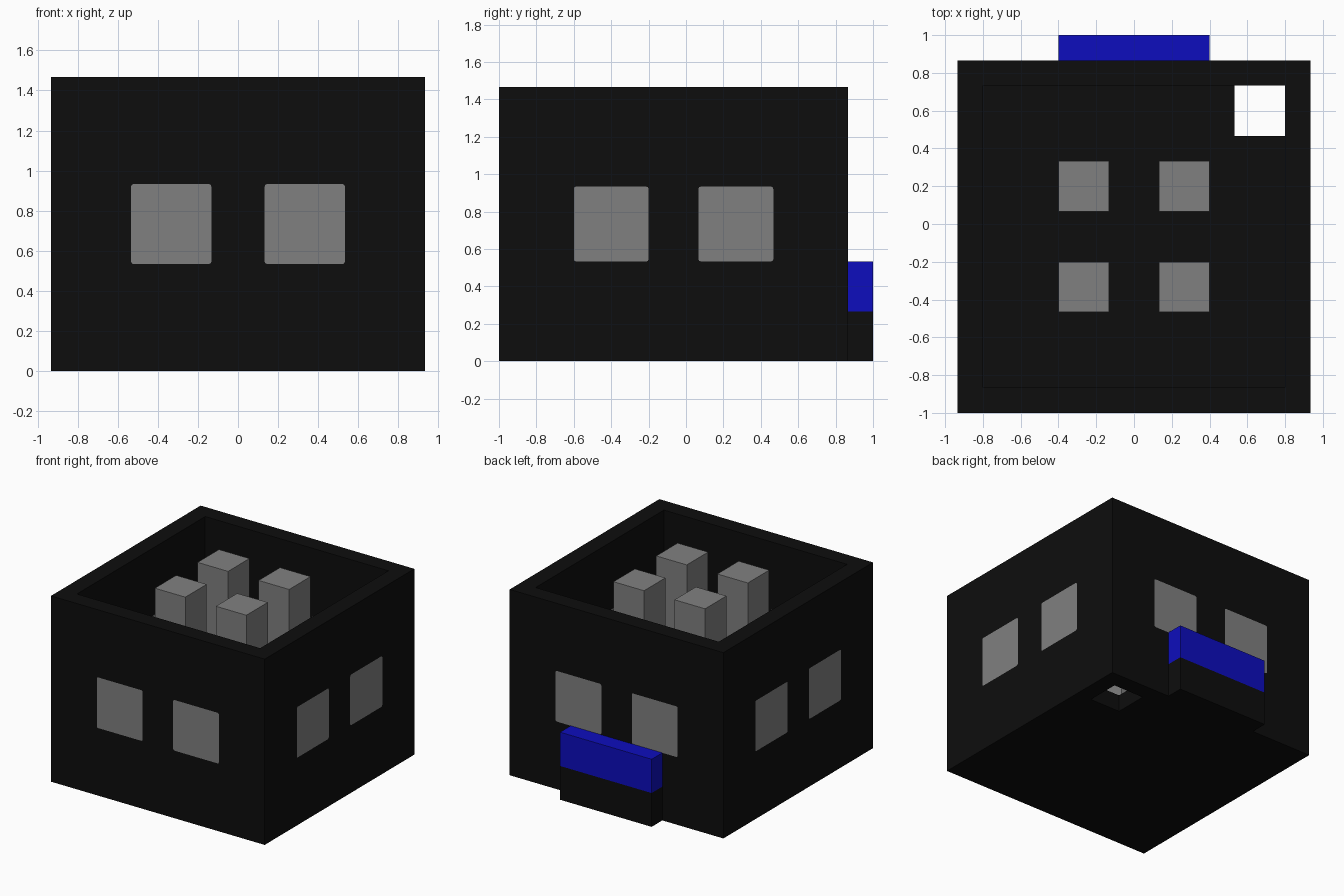
import bpy, bmesh

if "Cube" in bpy.data.objects:
    bpy.data.objects.remove(bpy.data.objects["Cube"])

U = 2 / 15  # building block size


def material(name, rgb):
    m = bpy.data.materials.new(name)
    m.diffuse_color = (*rgb, 1)
    m.use_nodes = True
    m.node_tree.nodes["Principled BSDF"].inputs["Base Color"].default_value = m.diffuse_color
    return m


BLACK = material("black", (0.004, 0.004, 0.004))
GREY = material("grey", (0.216, 0.216, 0.216))
BLUE = material("blue", (0.004, 0.004, 0.51))


def box(name, lo, hi, mat, round_axis=None):
    """Box between two corners; edges along round_axis get a tiny bevel."""
    bm = bmesh.new()
    bmesh.ops.create_cube(bm, size=1)
    for v in bm.verts:
        v.co = [lo[i] if v.co[i] < 0 else hi[i] for i in range(3)]
    if round_axis is not None:
        edges = [e for e in bm.edges
                 if abs(e.verts[0].co[round_axis] - e.verts[1].co[round_axis]) > 1e-4]
        bmesh.ops.bevel(bm, geom=edges, offset=0.012, segments=2,
                        profile=0.5, affect='EDGES')
    me = bpy.data.meshes.new(name)
    bm.to_mesh(me)
    bm.free()
    ob = bpy.data.objects.new(name, me)
    bpy.context.collection.objects.link(ob)
    me.materials.append(mat)
    return ob


def cut(target, cutter):
    """Subtract the cutter, bake the result and drop the cutter."""
    cutter.hide_render = True
    mod = target.modifiers.new("cut", 'BOOLEAN')
    mod.operation = 'DIFFERENCE'
    mod.solver = 'EXACT'
    mod.object = cutter
    bpy.context.view_layer.objects.active = target
    bpy.ops.object.modifier_apply(modifier=mod.name)
    bpy.data.objects.remove(cutter)


# Open-topped shell with a square opening in one floor corner
X, Y0, Y1, H = 7 * U, -1.0, 6.5 * U, 11 * U
shell = box("walls_and_floor", (-X, Y0, 0), (X, Y1, H), BLACK)
cut(shell, box("room_cutter", (-X + U, Y0 + U, U), (X - U, Y1 - U, H + 1), BLACK))
cut(shell, box("hatch_cutter", (4 * U, 3.5 * U, -1), (6 * U, 5.5 * U, 2 * U), BLACK))


# Windows fill the wall thickness, two per side
def window(name, lo, hi, axis):
    lo_c, hi_c = list(lo), list(hi)
    lo_c[axis] -= 0.05
    hi_c[axis] += 0.05
    cut(shell, box("window_cutter", lo_c, hi_c, BLACK, axis))
    box(name, lo, hi, GREY, axis)


ZB, ZT = 4 * U, 7 * U
for side, y in (("front", Y0), ("back", Y1 - U)):
    for a in (-4, 1):
        window(side + "_window", (a * U, y, ZB), ((a + 3) * U, y + U, ZT), 1)
for side, x in (("left", -X), ("right", X - U)):
    for a in (-4.5, 0.5):
        window(side + "_window", (x, a * U, ZB), (x + U, (a + 3) * U, ZT), 0)

# Four pillars standing on the floor, level with the rim
for x in (-3, 1):
    for y in (-3.5, 0.5):
        box("pillar", (x * U, y * U, U), ((x + 2) * U, (y + 2) * U, H), GREY)

# Bench block against the back wall with a blue upper part
box("bench_base", (-3 * U, Y1, 0), (3 * U, 1, 2 * U), BLACK)
box("bench_top", (-3 * U, Y1, 2 * U), (3 * U, 1, 4 * U), BLUE)
